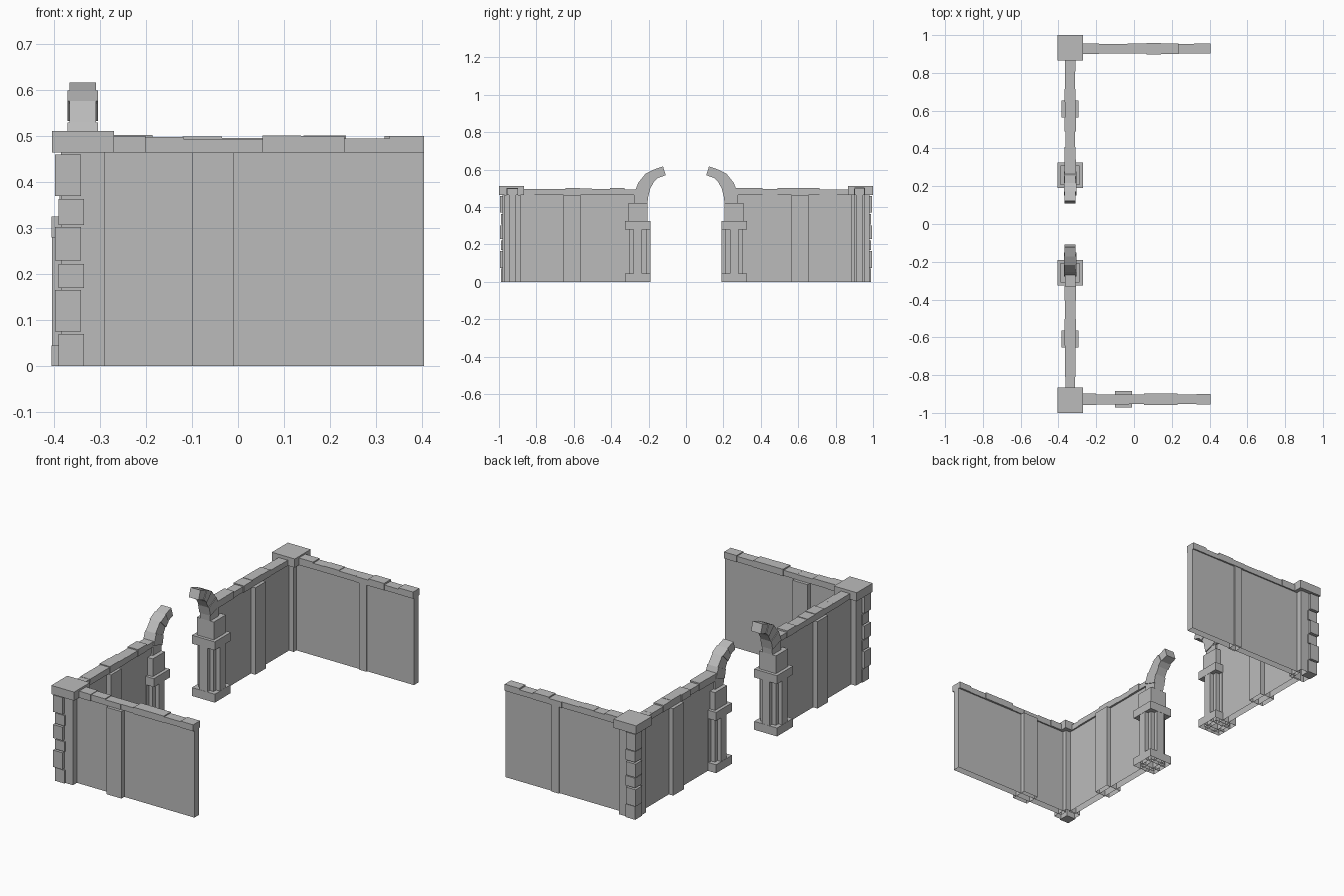
import bpy, bmesh, random
from mathutils import Vector

if "Cube" in bpy.data.objects:
    bpy.data.objects.remove(bpy.data.objects["Cube"])
random.seed(4)

stone = bpy.data.materials.new("grey_stone")
stone.diffuse_color = (0.5, 0.5, 0.5, 1)
stone.use_nodes = True
bsdf = next(n for n in stone.node_tree.nodes if n.type == 'BSDF_PRINCIPLED')
bsdf.inputs["Base Color"].default_value = (0.5, 0.5, 0.5, 1)


def add_box(bm, xs, ys, zs, open_bottom=False):
    """Axis-aligned block from (low, high) ranges."""
    verts = bmesh.ops.create_cube(bm, size=1)["verts"]
    for v in verts:
        v.co = Vector([sum(r) / 2 + c * abs(r[1] - r[0])
                       for r, c in zip((xs, ys, zs), v.co)])
    if open_bottom:
        faces = {f for v in verts for f in v.link_faces}
        low = [f for f in faces if f.normal.z < -0.9 or
               all(abs(v.co.z - zs[0]) < 1e-5 for v in f.verts)]
        bmesh.ops.delete(bm, geom=low, context='FACES_ONLY')


def finish(bm, name):
    mesh = bpy.data.meshes.new(name)
    bm.to_mesh(mesh)
    bm.free()
    mesh.materials.append(stone)
    obj = bpy.data.objects.new(name, mesh)
    bpy.context.collection.objects.link(obj)
    return obj


def block(name, xs, ys, zs, open_bottom=False):
    bm = bmesh.new()
    add_box(bm, xs, ys, zs, open_bottom)
    return finish(bm, name)


def coping(name, start, end, centre, along_x, count):
    """Row of slightly uneven capping stones."""
    bm = bmesh.new()
    step = (end - start) / count
    cuts = [start + step * i for i in range(count + 1)]
    cuts = [c + random.uniform(-0.15, 0.15) * abs(step) if 0 < i < count else c
            for i, c in enumerate(cuts)]
    for a, b in zip(cuts, cuts[1:]):
        run = (min(a, b), max(a, b))
        half = random.uniform(0.025, 0.031)
        across = (centre - half, centre + half)
        xs, ys = (run, across) if along_x else (across, run)
        add_box(bm, xs, ys, (WALL_TOP, random.uniform(0.492, 0.503)))
    finish(bm, name)


def span(centre, half):
    return (centre - half, centre + half)


WALL_TOP = 0.465
SIDE_X = -0.338
quoin_levels = [(0, 0.07), (0.075, 0.165), (0.17, 0.222),
                (0.23, 0.302), (0.307, 0.363), (0.37, 0.46)]
# Arch rib stations: outer and inner points as (y, z)
arch_outer = [(0.278, 0.42), (0.277, 0.475), (0.255, 0.53), (0.217, 0.577),
              (0.172, 0.6), (0.123, 0.617)]
arch_inner = [(0.206, 0.42), (0.203, 0.45), (0.192, 0.497), (0.172, 0.533),
              (0.15, 0.555), (0.108, 0.57)]

for s, tag in ((-1, "front"), (1, "back")):
    wall_y = s * 0.928
    gate_y = s * 0.2575

    # Wall panels
    block(tag + "_wall", (-0.31, 0.405), span(wall_y, 0.019), (0, WALL_TOP), True)
    block(tag + "_gate_wall", span(SIDE_X, 0.019), span(s * 0.585, 0.31),
          (0, WALL_TOP), True)

    # Capping stones
    coping(tag + "_wall_coping", -0.28, 0.405, wall_y, True, 8)
    coping(tag + "_gate_wall_coping", s * 0.26, s * 0.88, SIDE_X, False, 8)

    # Pilasters
    if s < 0:
        block("front_pilaster", (-0.1, -0.01), span(wall_y, 0.043), (0, WALL_TOP), True)
    else:
        block("back_pilaster", (0.085, 0.128), span(wall_y, 0.026), (0, WALL_TOP), True)
    block(tag + "_gate_wall_pilaster", span(SIDE_X, 0.045), span(s * 0.61, 0.045),
          (0, WALL_TOP), True)

    # Corner column, cap and quoins
    block(tag + "_corner_column", span(SIDE_X, 0.047), span(s * 0.933, 0.047),
          (0, WALL_TOP), True)
    block(tag + "_corner_cap", (-0.405, -0.27), span(s * 0.9325, 0.0675),
          (WALL_TOP, 0.511))
    bm = bmesh.new()
    for i, level in enumerate(quoin_levels):
        out = 0.007 * (i % 2)
        add_box(bm, span(-0.363 - out, 0.028), span(s * (0.96 + out), 0.028), level)
    finish(bm, tag + "_corner_quoins")

    # Gate pier: base, cross-shaped shaft, cap and upper block
    full = span(SIDE_X, 0.0675)
    block(tag + "_pier_base", full, span(gate_y, 0.0675), (0, 0.045), True)
    bm = bmesh.new()
    for hx, hy in ((0.045, 0.045), (0.0665, 0.023), (0.023, 0.0665)):
        add_box(bm, span(SIDE_X, hx), span(gate_y, hy), (0, 0.285), True)
    finish(bm, tag + "_pier_shaft")
    block(tag + "_pier_cap", full, span(gate_y, 0.0675), (0.28, 0.325))
    block(tag + "_pier_block", span(SIDE_X, 0.05), span(gate_y, 0.051), (0.325, 0.42))

    # Broken arch rib made of wedge stones
    bm = bmesh.new()
    for i in range(len(arch_outer) - 1):
        half = 0.033 if i % 2 else 0.029
        ring = [arch_outer[i], arch_outer[i + 1], arch_inner[i + 1], arch_inner[i]]
        face = bm.faces.new([bm.verts.new((SIDE_X - half, s * y, z)) for y, z in ring])
        new = bmesh.ops.extrude_face_region(bm, geom=[face])["geom"]
        moved = [g for g in new if isinstance(g, bmesh.types.BMVert)]
        bmesh.ops.translate(bm, verts=moved, vec=(2 * half, 0, 0))
    bmesh.ops.recalc_face_normals(bm, faces=bm.faces)
    finish(bm, tag + "_arch_rib")
